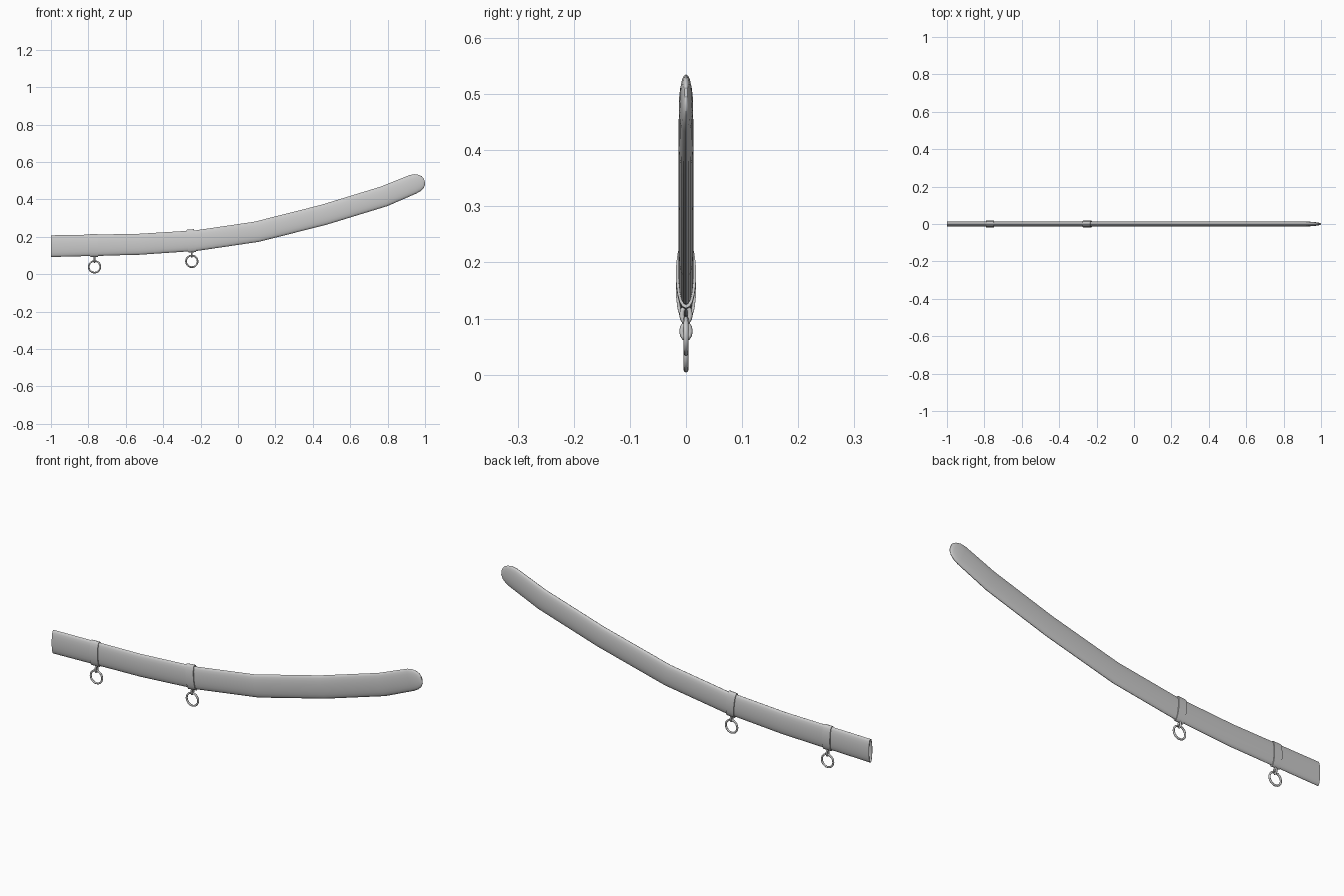
import bpy, bmesh, math
from mathutils import Vector

if "Cube" in bpy.data.objects:
    bpy.data.objects.remove(bpy.data.objects["Cube"])

SIDES = 20


def finish(bm, name, angle=40):
    bmesh.ops.recalc_face_normals(bm, faces=bm.faces[:])
    me = bpy.data.meshes.new(name)
    bm.to_mesh(me)
    bm.free()
    ob = bpy.data.objects.new(name, me)
    bpy.context.collection.objects.link(ob)
    bpy.ops.object.select_all(action='DESELECT')
    ob.select_set(True)
    bpy.context.view_layer.objects.active = ob
    bpy.ops.object.shade_smooth_by_angle(angle=math.radians(angle))
    return ob


def sweep(name, sections, cap=False, closed=False):
    """Skin flattened oval sections (x, z, tilt in degrees, half height, half width)."""
    bm = bmesh.new()
    loops = []
    for x, z, tilt, h, w in sections:
        t = math.radians(tilt)
        up = Vector((-math.sin(t), 0, math.cos(t)))
        loop = []
        for i in range(SIDES):
            a = 2 * math.pi * i / SIDES
            c, s = math.cos(a), math.sin(a)
            y = w * math.copysign(abs(c) ** 0.85, c)
            loop.append(bm.verts.new(Vector((x, y, z)) + up * (h * s)))
        loops.append(loop)
    pairs = list(zip(loops, loops[1:]))
    if closed:
        pairs.append((loops[-1], loops[0]))
    for a, b in pairs:
        for i in range(SIDES):
            j = (i + 1) % SIDES
            bm.faces.new((a[i], a[j], b[j], b[i]))
    if cap:
        bm.faces.new(loops[0])
        bm.faces.new(loops[-1])
    return finish(bm, name)


def torus(name, centre, ru, rv, tube, u, v, n, m):
    """Oval ring lying in the plane of axes u and v."""
    bm = bmesh.new()
    c, u, v = Vector(centre), Vector(u), Vector(v)
    side = u.cross(v)
    grid = []
    for i in range(n):
        a = 2 * math.pi * i / n
        out = u * math.cos(a) + v * math.sin(a)
        p = c + u * (ru * math.cos(a)) + v * (rv * math.sin(a))
        grid.append([bm.verts.new(p + tube * (out * math.cos(b) + side * math.sin(b)))
                     for b in (2 * math.pi * k / m for k in range(m))])
    for i in range(n):
        for k in range(m):
            p, q = grid[i], grid[(i + 1) % n]
            bm.faces.new((p[k], q[k], q[(k + 1) % m], p[(k + 1) % m]))
    return finish(bm, name, 60)


# Curved scabbard: hollow mouth, long curve, rounded tip
W = 0.0135
sweep("scabbard_body", [
    (-0.70, 0.152, 1, 0.053, W - 0.003),
    (-1.00, 0.150, 0, 0.055, W - 0.002),
    (-1.00, 0.150, 0, 0.058, W),
    (-0.53, 0.160, 2, 0.056, W),
    (-0.22, 0.180, 6, 0.055, W),
    (0.10, 0.227, 12, 0.055, W),
    (0.46, 0.318, 15.5, 0.055, W),
    (0.78, 0.416, 19.5, 0.055, W),
    (0.936, 0.481, 21, 0.0525, W * 0.93),
    (0.960, 0.490, 21, 0.048, W * 0.8),
    (0.979, 0.496, 21, 0.038, W * 0.62),
    (0.991, 0.501, 21, 0.025, W * 0.42),
    (0.996, 0.503, 21, 0.011, W * 0.2),
], cap=True)

# Two carrying bands, each with a lug loop and a hanging ring
for tag, x, z, tilt, ring_z in (("front", -0.77, 0.154, 1, 0.0395),
                                ("rear", -0.25, 0.178, 5, 0.069)):
    t = math.radians(tilt)
    hx, hz = 0.021 * math.cos(t), 0.021 * math.sin(t)
    a, b = (x - hx, z - hz, tilt), (x + hx, z + hz, tilt)
    sweep(tag + "_band", [
        a + (0.054, 0.012), a + (0.0615, 0.018),
        b + (0.0615, 0.018), b + (0.054, 0.012)], closed=True)
    torus(tag + "_lug", (x + 0.003, 0, ring_z + 0.038), 0.0075, 0.0135, 0.0045,
          (0, 1, 0), (0, 0, 1), 12, 8)
    torus(tag + "_ring", (x + 0.003, 0, ring_z), 0.031, 0.031, 0.0045,
          (1, 0, 0), (0, 0, 1), 28, 8)
